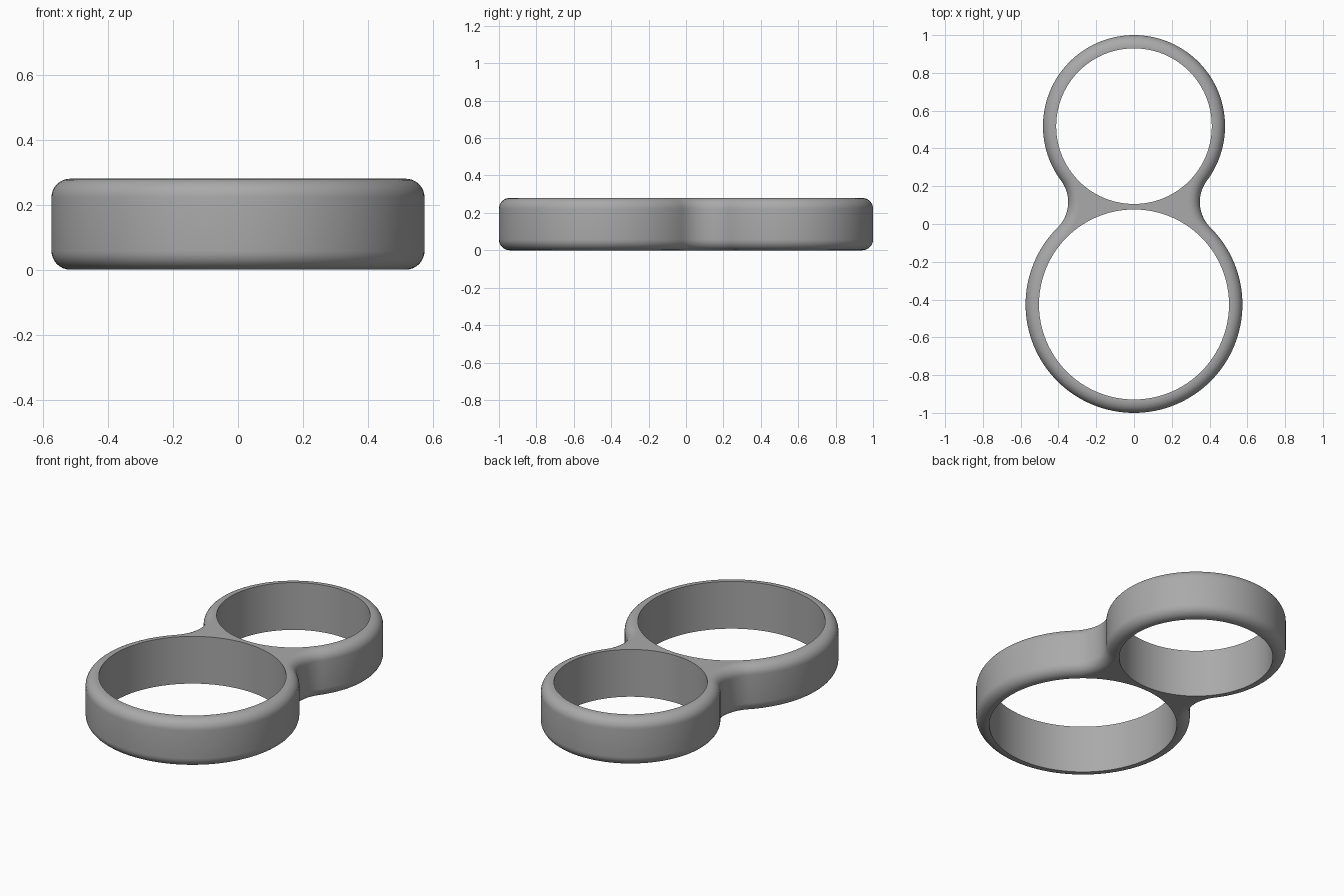
import bpy, bmesh
from math import sin, cos, pi, atan2, sqrt

cube = bpy.data.objects.get("Cube")
if cube:
    bpy.data.objects.remove(cube, do_unlink=True)

HEIGHT, ROUND, STEPS = 0.28, 0.058, 8
BIG_Y, BIG_OUT, BIG_IN = -0.426, 0.574, 0.503
SMALL_Y, SMALL_OUT, SMALL_IN = 0.518, 0.482, 0.412
FILLET = 0.19

# Centre of the waist fillet, which touches both outer circles
gap = SMALL_Y - BIG_Y
to_big, to_small = BIG_OUT + FILLET, SMALL_OUT + FILLET
along = (gap ** 2 + to_big ** 2 - to_small ** 2) / (2 * gap)
FX, FY = sqrt(to_big ** 2 - along ** 2), BIG_Y + along
BIG_ANGLE = atan2(FY - BIG_Y, FX)
SMALL_ANGLE = atan2(FY - SMALL_Y, FX)


def arc(cx, cy, r, start, end, n):
    angles = [start + (end - start) * i / n for i in range(n + 1)]
    return [(cx + r * cos(a), cy + r * sin(a)) for a in angles]


def outline(inset):
    """Figure-eight outline moved inward by inset."""
    right = arc(0, BIG_Y, BIG_OUT - inset, -pi / 2, BIG_ANGLE, 48)
    right += arc(FX, FY, FILLET + inset, BIG_ANGLE + pi, SMALL_ANGLE + pi, 20)[1:]
    right += arc(0, SMALL_Y, SMALL_OUT - inset, SMALL_ANGLE, pi / 2, 48)[1:]
    left = [(-x, y) for x, y in right[-2:0:-1]]
    return right + left


def add_ring(bm, points, z):
    return [bm.verts.new((x, y, z)) for x, y in points]


def ring_edges(bm, ring):
    pairs = zip(ring, ring[1:] + ring[:1])
    return [bm.edges.get(p) or bm.edges.new(p) for p in pairs]


def bridge(bm, lower, upper):
    for i in range(len(lower)):
        j = (i + 1) % len(lower)
        face = bm.faces.new((lower[i], lower[j], upper[j], upper[i]))
        face.smooth = True


bm = bmesh.new()

# Outer wall with rounded top and bottom edges
quarter = [i * pi / 2 / STEPS for i in range(STEPS + 1)]
section = [(ROUND * (1 - sin(a)), ROUND * (1 - cos(a))) for a in quarter]
section += [(d, HEIGHT - z) for d, z in reversed(section)]
rings = [add_ring(bm, outline(d), z) for d, z in section]
for lower, upper in zip(rings, rings[1:]):
    bridge(bm, lower, upper)
bottom, top = ring_edges(bm, rings[0]), ring_edges(bm, rings[-1])

# Straight walls of the two finger-sized openings
for cy, r in ((BIG_Y, BIG_IN), (SMALL_Y, SMALL_IN)):
    circle = arc(0, cy, r, 0, 2 * pi, 96)[:-1]
    low, high = add_ring(bm, circle, 0), add_ring(bm, circle, HEIGHT)
    bridge(bm, high, low)
    bottom += ring_edges(bm, low)
    top += ring_edges(bm, high)

# Flat rims above and below
for edges, side in ((bottom, -1), (top, 1)):
    bmesh.ops.triangle_fill(bm, edges=edges, use_beauty=True, normal=(0, 0, side))
bmesh.ops.recalc_face_normals(bm, faces=bm.faces)

mesh = bpy.data.meshes.new("double_ring")
bm.to_mesh(mesh)
bm.free()

# Plain grey material
grey = bpy.data.materials.new("grey")
grey.use_nodes = True
colour = (0.4, 0.4, 0.4, 1)
grey.diffuse_color = colour
grey.node_tree.nodes["Principled BSDF"].inputs["Base Color"].default_value = colour
mesh.materials.append(grey)

bpy.context.collection.objects.link(bpy.data.objects.new("double_ring", mesh))
